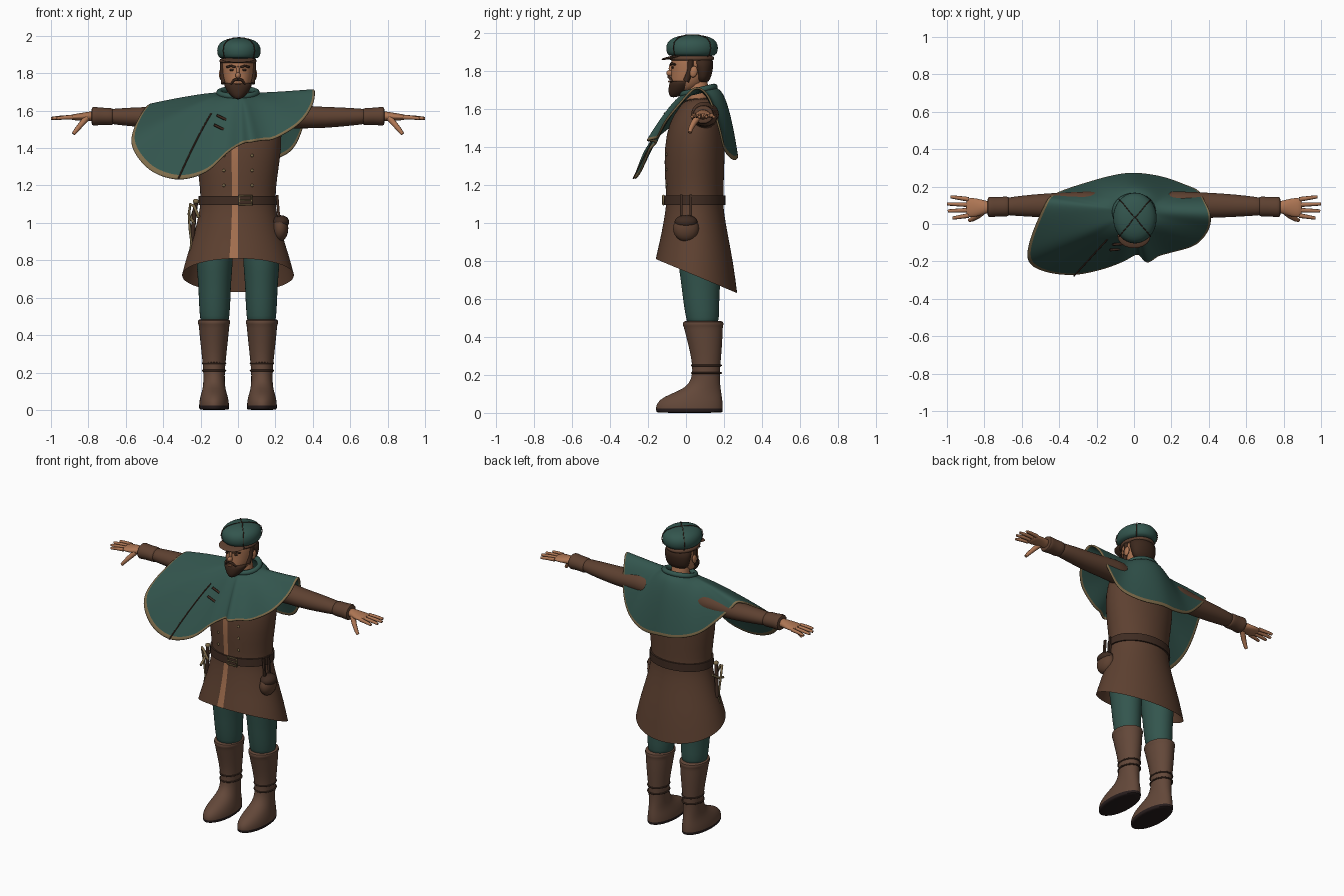
import bpy, bmesh
from math import sin, cos, pi, atan2, sqrt, radians
from mathutils import Vector, Matrix

cube = bpy.data.objects.get("Cube")
if cube:
    bpy.data.objects.remove(cube, do_unlink=True)


def colour(name, *rgb):
    mat = bpy.data.materials.new(name)
    mat.use_nodes = True
    mat.diffuse_color = (*rgb, 1)
    mat.node_tree.nodes["Principled BSDF"].inputs["Base Color"].default_value = (*rgb, 1)
    return mat


GREEN = colour("forest green cloth", .033, .092, .076)
BROWN = colour("brown tunic cloth", .11, .052, .03)
BOOT = colour("boot leather", .125, .064, .041)
DARK = colour("dark leather", .05, .025, .016)
SKIN = colour("skin", .42, .18, .088)
STRIPE = colour("tan stripe", .38, .165, .08)
HAIR = colour("dark hair", .045, .021, .012)
BRASS = colour("old brass", .21, .15, .07)
SOLE = colour("boot sole", .02, .012, .012)


def add_object(name, data, mats):
    obj = bpy.data.objects.new(name, data)
    bpy.context.collection.objects.link(obj)
    for mat in mats:
        data.materials.append(mat)
    return obj


def finish(name, bm, mats, subdivide=0, thickness=0):
    bmesh.ops.recalc_face_normals(bm, faces=bm.faces)
    mesh = bpy.data.meshes.new(name)
    bm.to_mesh(mesh)
    bm.free()
    mesh.polygons.foreach_set("use_smooth", [True] * len(mesh.polygons))
    mesh.set_sharp_from_angle(angle=radians(50))
    obj = add_object(name, mesh, mats)
    if thickness:
        mod = obj.modifiers.new("Thickness", 'SOLIDIFY')
        mod.thickness, mod.offset = thickness, 0
    if subdivide:
        mod = obj.modifiers.new("Smooth", 'SUBSURF')
        mod.levels = mod.render_levels = subdivide
    return obj


def loft(name, rings, mats, paint=None, caps=(True, True), subdivide=1, thickness=0):
    """Skin a list of closed rings; paint(ring, column) picks the material."""
    bm = bmesh.new()
    rows = [[bm.verts.new(p) for p in ring] for ring in rings]
    count = len(rows[0])
    for r, (low, high) in enumerate(zip(rows, rows[1:])):
        for i in range(count):
            j = (i + 1) % count
            face = bm.faces.new((low[i], low[j], high[j], high[i]))
            face.material_index = paint(r, i) if paint else 0
    for row, capped in ((rows[0], caps[0]), (rows[-1], caps[1])):
        if capped:
            face = bm.faces.new(row)
            face.material_index = paint(0, 0) if paint and row is rows[0] else 0
    return finish(name, bm, mats, subdivide, thickness)


def upright(rows, x=0, count=24):
    """Rings in the xy plane from rows of (z, half width, front y, back y)."""
    angles = [-pi / 2 - 2 * pi * i / count for i in range(count)]
    return [[Vector((x + w * cos(a), (f + b) / 2 + (b - f) / 2 * sin(a), z)) for a in angles]
            for z, w, f, b in rows]


def sideways(rows, side, count=16):
    """Rings in the yz plane from rows of (x, y, z, half depth, half height)."""
    angles = [2 * pi * i / count for i in range(count)]
    return [[Vector((side * x, y + d * cos(a), z + h * sin(a))) for a in angles]
            for x, y, z, d, h in rows]


def ball(name, centre, size, mat, tilt=0):
    bm = bmesh.new()
    bmesh.ops.create_uvsphere(bm, u_segments=20, v_segments=12, radius=1)
    place = Matrix.Translation(centre) @ Matrix.Rotation(tilt, 4, 'X')
    bm.transform(place @ Matrix.Diagonal((*size, 1)))
    return finish(name, bm, [mat])


def box(name, centre, size, mat, turn=0):
    bm = bmesh.new()
    bmesh.ops.create_cube(bm, size=1)
    place = Matrix.Translation(centre) @ Matrix.Rotation(turn, 4, 'Y')
    bm.transform(place @ Matrix.Diagonal((*size, 1)))
    return finish(name, bm, [mat])


def cord(name, points, radius, mat, closed=False, taper=1):
    data = bpy.data.curves.new(name, 'CURVE')
    data.dimensions, data.bevel_depth = '3D', radius
    data.bevel_resolution, data.use_fill_caps = 2, True
    line = data.splines.new('POLY')
    line.points.add(len(points) - 1)
    for i, p in enumerate(points):
        line.points[i].co = (*p, 1)
        line.points[i].radius = 1 + (taper - 1) * i / (len(points) - 1)
    line.use_cyclic_u = closed
    return add_object(name, data, [mat])


# Tunic with a flared hem that drops toward the back, and a front stripe
tunic = upright([(.72, .3, -.16, .27), (.82, .275, -.15, .25), (.94, .235, -.13, .22),
                 (1.05, .208, -.11, .2), (1.12, .198, -.102, .195), (1.24, .208, -.112, .2),
                 (1.4, .235, -.115, .205), (1.53, .232, -.09, .2), (1.62, .205, -.03, .18),
                 (1.66, .15, .01, .16)], count=40)
for low, mid in zip(tunic[0], tunic[1]):
    drop = (low.y - .055) / .215
    low.z -= .09 * drop
    mid.z -= .035 * drop
loft("tunic", tunic, [BROWN, STRIPE], lambda r, i: int(i == 0 and r < 8), (False, True))
loft("belt", upright([(1.095, .212, -.117, .207), (1.145, .21, -.115, .207)], count=40),
     [DARK], subdivide=0)
for side in (-1, 1):
    for z in (1.2, 1.28, 1.36):
        x = side * .075
        y = .045 - .157 * sqrt(1 - (x / .21) ** 2)
        ball("tunic_button", (x, y, z), (.008, .006, .008), BRASS)

# Buckle
cord("buckle", [(.04 + sx * .033, -.119, 1.12 + sz * .024)
                for sx, sz in ((-1, -1), (1, -1), (1, 1), (-1, 1))], .006, BRASS, True)
cord("buckle_pin", [(.01, -.121, 1.12), (.07, -.118, 1.12)], .004, BRASS)

# Legs, boots, sleeves and hands
for side in (-1, 1):
    label = "left" if side > 0 else "right"
    loft(label + "_trouser_leg", upright([
        (.44, .072, .01, .165), (.5, .08, 0, .175), (.58, .085, -.015, .175),
        (.68, .088, -.025, .18), (.8, .1, -.045, .19), (.95, .1, -.05, .18)],
        side * .125), [GREEN])
    loft(label + "_boot", upright([
        (0, .076, -.15, .185), (.004, .08, -.158, .195), (.02, .081, -.16, .195),
        (.05, .079, -.158, .195), (.085, .07, -.12, .19), (.115, .061, -.04, .185),
        (.15, .057, .02, .18), (.22, .058, .038, .178), (.32, .069, .022, .188),
        (.42, .08, -.005, .194), (.455, .082, -.013, .194), (.46, .087, -.018, .198),
        (.482, .088, -.018, .198), (.484, .075, 0, .18)], side * .128),
        [BOOT, SOLE], lambda r, i: int(r < 2))
    for z in (.21, .25):
        ring = upright([(z, .061, .031, .184)], side * .128)[0]
        cord(label + "_boot_strap", ring, .005, DARK, True)
    loft(label + "_sleeve", sideways([
        (.14, .1, 1.56, .08, .08), (.26, .1, 1.575, .075, .068), (.4, .1, 1.562, .069, .06),
        (.54, .098, 1.566, .062, .054), (.66, .095, 1.568, .05, .043),
        (.7, .092, 1.57, .046, .04)], side), [BROWN])
    loft(label + "_cuff", sideways([
        (.665, .094, 1.568, .05, .043), (.675, .094, 1.568, .056, .048),
        (.73, .092, 1.57, .052, .046), (.765, .091, 1.57, .057, .052),
        (.782, .091, 1.57, .055, .05), (.783, .091, 1.57, .034, .03)], side), [BROWN])
    loft(label + "_hand", sideways([
        (.76, .09, 1.57, .03, .029), (.8, .09, 1.57, .036, .025), (.84, .088, 1.567, .05, .02),
        (.88, .088, 1.565, .053, .017), (.9, .088, 1.565, .046, .011)], side, 20), [SKIN])
    for k, length in enumerate((.085, .11, .115, .095)):
        y, spread = .045 + .029 * k, .009 * (k - 1.5)
        cord(label + "_finger", [(side * (.885 + length * t), y + spread * t, 1.565 - .007 * t * t)
                                 for t in (0, .5, .9, 1)], .0125, SKIN, taper=.6)
    cord(label + "_thumb", [(side * .81, .065, 1.56), (side * .84, .04, 1.525),
                            (side * .865, .025, 1.495), (side * .88, .02, 1.475)],
         .018, SKIN, taper=.55)

# Shoulder cape: hem points run from the right shoulder around the front
HEM = [Vector(p) for p in (
    (-.48, .1, 1.63), (-.555, -.08, 1.51), (-.565, -.2, 1.4), (-.47, -.255, 1.28),
    (-.32, -.27, 1.23), (-.17, -.24, 1.27), (-.06, -.2, 1.37), (.02, -.16, 1.42),
    (.07, -.205, 1.43), (.13, -.17, 1.44), (.2, -.15, 1.45), (.33, -.11, 1.53),
    (.4, -.03, 1.63), (.41, .05, 1.71), (.38, .12, 1.66), (.345, .175, 1.5),
    (.28, .205, 1.38), (.15, .25, 1.33), (0, .27, 1.34), (-.12, .255, 1.35),
    (-.25, .22, 1.4), (-.36, .185, 1.5), (-.44, .15, 1.59))]


def hem_point(u):
    i, t = int(u), u % 1
    a, b, c, d = (HEM[(i + k) % len(HEM)] for k in (-1, 0, 1, 2))
    return b + ((c - a) * t + (a * 2 - b * 5 + c * 4 - d) * t**2
                + (b * 3 - a - c * 3 + d) * t**3) / 2


def cape_point(u, t):
    hem = hem_point(u)
    a = atan2(hem.y - .06, hem.x)
    neck = Vector((.1 * cos(a), .065 + .085 * sin(a), 1.69 + .02 * sin(a)))
    swell = .12 + .25 * max(0, sin(a))
    p = neck.lerp(hem, t ** (1 - swell))
    p.z = neck.z + (hem.z - neck.z) * t ** (1 + swell)
    return p


columns = [i / 4 for i in range(4 * len(HEM))]
steps = [i / 10 * .965 for i in range(11)] + [1]
loft("cape", [[cape_point(u, t) for u in columns] for t in steps], [GREEN, BRASS],
     lambda r, i: int(r == len(steps) - 2), (False, False), thickness=.012)
cord("cape_collar", [cape_point(u, 0) + Vector((0, 0, .006)) for u in columns],
     .017, GREEN, True)
forward = Vector((0, -.007, .003))
cord("cape_seam", [cape_point(4, .25 + .075 * k) + forward for k in range(11)], .004, DARK)
for t in (.33, .46):
    spot = cape_point(5.1, t) + forward
    cord("cape_toggle", [spot + Vector((-.025, -.008, .014)), spot + Vector((.025, -.004, -.01))],
         .007, DARK)

# Head and face
loft("neck", upright([(1.58, .07, .0, .14), (1.68, .056, .0, .115), (1.78, .055, .0, .12)]), [SKIN])
loft("head", upright([(1.685, .035, -.07, .02), (1.715, .06, -.08, .08), (1.76, .077, -.08, .115),
                      (1.81, .084, -.076, .13), (1.86, .086, -.08, .135), (1.9, .075, -.07, .12)]),
     [SKIN])
loft("hair", upright([(1.735, .066, .055, .118), (1.77, .082, .045, .134),
                      (1.82, .092, .03, .145), (1.88, .093, .0, .145)]), [HAIR])
loft("beard", upright([(1.66, .014, -.082, -.05), (1.68, .04, -.093, -.0),
                       (1.71, .064, -.092, .025), (1.735, .074, -.089, .035),
                       (1.752, .078, -.078, .04)]), [HAIR])
ball("nose", (0, -.084, 1.788), (.014, .02, .017), SKIN)
ball("nose_bridge", (0, -.078, 1.812), (.009, .013, .026), SKIN)
ball("lower_lip", (0, -.088, 1.744), (.017, .006, .005), SKIN)
for side in (-1, 1):
    cord("moustache", [(0, -.09, 1.768), (side * .022, -.085, 1.763), (side * .038, -.072, 1.742)],
         .009, HAIR, taper=.6)
    cord("sideburn", [(side * .08, .025, 1.86), (side * .08, .022, 1.8), (side * .074, .0, 1.745)],
         .016, HAIR)
    cord("eyebrow", [(side * .014, -.081, 1.832), (side * .036, -.078, 1.84),
                     (side * .06, -.058, 1.833)], .006, HAIR)
    ball("eye", (side * .034, -.07, 1.818), (.012, .006, .006), DARK)
    ball("ear", (side * .091, .04, 1.795), (.011, .02, .03), SKIN, -.2)

# Soft cap with band, visor and crossing seams
loft("cap_band", upright([(1.853, .098, -.085, .148), (1.858, .1, -.09, .15),
                          (1.89, .102, -.092, .152)]), [BROWN])
ball("cap_visor", (0, -.065, 1.873), (.088, .066, .008), BROWN, .2)
crown = upright([(1.875, .098, -.088, .148), (1.888, .112, -.1, .163), (1.92, .12, -.108, .172),
                 (1.952, .113, -.1, .164), (1.975, .088, -.07, .138), (1.988, .045, -.02, .085),
                 (1.99, .012, .025, .045)], .005)
loft("cap_crown", crown, [GREEN])
for k in (3, 9):
    over = [ring[k] for ring in crown] + [ring[k + 12] for ring in reversed(crown)]
    cord("cap_seam", over, .0025, DARK)

# Belt pouch on the left hip
ball("pouch", (.225, 0, .97), (.044, .068, .068), BROWN)
ball("pouch_flap", (.228, 0, 1.005), (.046, .06, .036), DARK)
for y in (-.025, .025):
    box("pouch_strap", (.214, y, 1.085), (.014, .014, .13), DARK, -.08)

# Curved hilt and guard on the right hip
cord("hilt_guard", [(-.21, -.02, 1.03), (-.235, -.03, 1.09), (-.255, -.02, 1.1),
                    (-.262, 0, 1.05), (-.258, .01, .97), (-.25, .01, .9), (-.255, 0, .84)],
     .009, BRASS, taper=.6)
cord("hilt_crossbar", [(-.235, -.06, 1.0), (-.25, 0, 1.02), (-.238, .06, 1.06)], .008, BRASS)
cord("hilt_grip", [(-.225, .0, 1.11), (-.235, .01, 1.03), (-.245, .02, .9)], .012, DARK)
ball("hilt_pommel", (-.225, 0, 1.115), (.016, .016, .014), BRASS)
